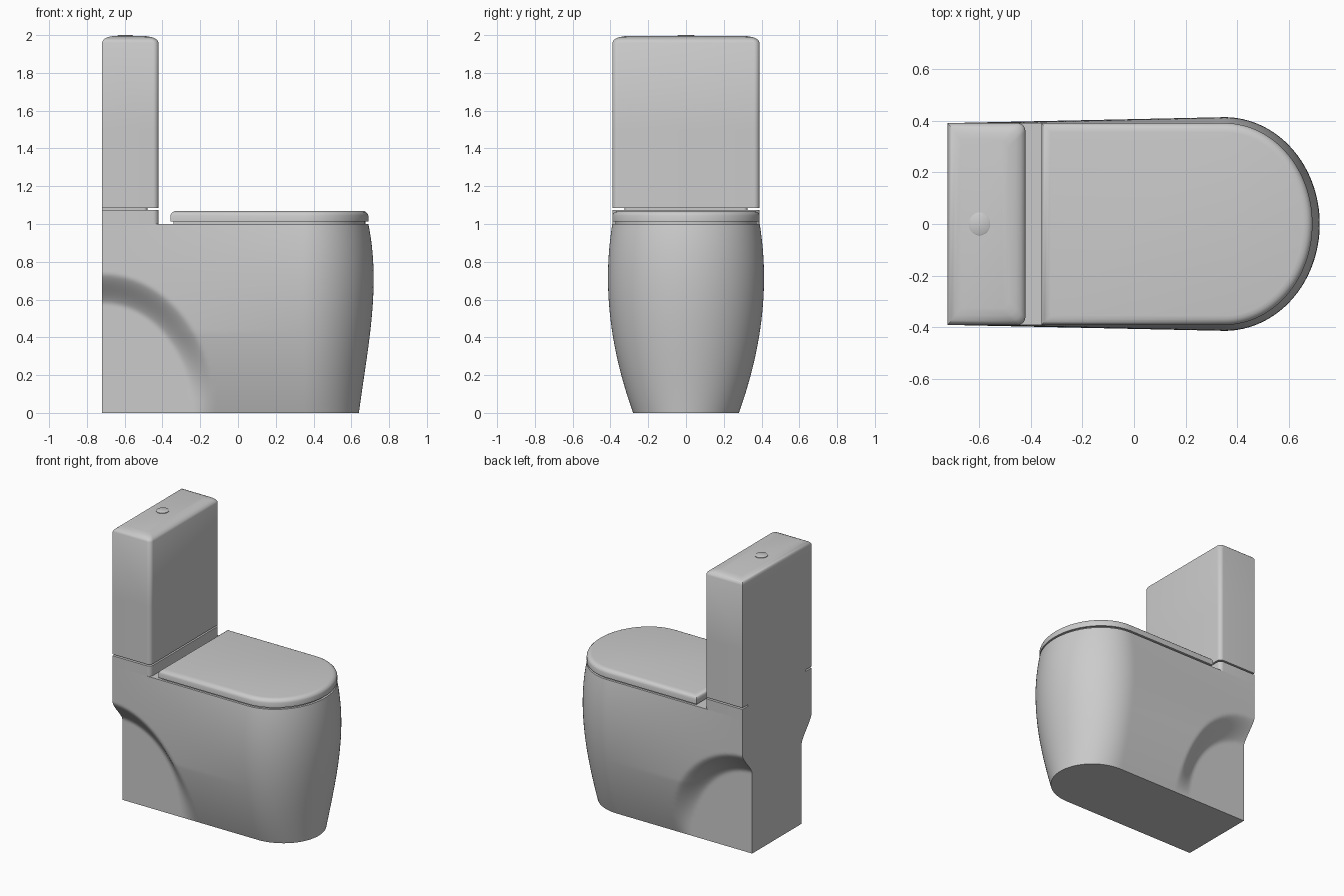
import bpy, bmesh
from math import sin, cos, pi, radians, hypot

if "Cube" in bpy.data.objects:
    bpy.data.objects.remove(bpy.data.objects["Cube"])


def loft(name, rings, angle=40):
    """Skin a stack of closed rings, cap both ends, smooth by angle."""
    bm = bmesh.new()
    loops = [[bm.verts.new(p) for p in ring] for ring in rings]
    n = len(loops[0])
    for a, b in zip(loops, loops[1:]):
        for i in range(n):
            j = (i + 1) % n
            bm.faces.new((a[i], a[j], b[j], b[i]))
    bm.faces.new(loops[0][::-1])
    bm.faces.new(loops[-1])
    bmesh.ops.recalc_face_normals(bm, faces=bm.faces)
    me = bpy.data.meshes.new(name)
    bm.to_mesh(me)
    bm.free()
    ob = bpy.data.objects.new(name, me)
    bpy.context.collection.objects.link(ob)
    bpy.ops.object.select_all(action='DESELECT')
    ob.select_set(True)
    bpy.context.view_layer.objects.active = ob
    bpy.ops.object.shade_smooth_by_angle(angle=radians(angle))
    return ob


def mirrored(half, z):
    """Close a half outline (y >= 0, back to front) across the x axis."""
    other = [(x, -y) for x, y in half if y > 1e-6]
    return [(x, y, z) for x, y in half + other[::-1]]


def cubic(points, z):
    """Smooth curve through a few (z, value) points."""
    total = 0
    for i, (zi, v) in enumerate(points):
        for j, (zj, _) in enumerate(points):
            if i != j:
                v *= (z - zj) / (zi - zj)
        total += v
    return total


def d_half(xb, xc, xf, w, sides=1, arc=32):
    """Half of a D: straight side, then elliptical nose."""
    pts = [(xb + (xc - xb) * i / sides, w) for i in range(sides)]
    for i in range(arc + 1):
        a = pi / 2 * i / arc
        pts.append((xc + (xf - xc) * sin(a), 0 if i == arc else w * cos(a)))
    return pts


def box_half(xb, xf, w, r):
    """Half of a rectangle with rounded front corners."""
    arc = [(xf - r + r * sin(pi / 2 * i / 8), w - r + r * cos(pi / 2 * i / 8))
           for i in range(9)]
    return [(xb, w)] + arc


# Pedestal bowl, with scooped recesses at the rear of both sides
WIDTH = [(0, 0.28), (0.35, 0.377), (0.72, 0.413), (1, 0.39)]
NOSE = [(0, 0.64), (0.35, 0.69), (0.72, 0.718), (1, 0.69)]
BACK, CENTRE = -0.72, 0.35


def body_ring(z):
    w = cubic(WIDTH, z)
    wb = min(w, 0.39)
    half = []
    for x, y in d_half(BACK, CENTRE, cubic(NOSE, z), w, sides=72):
        if x < CENTRE:
            y = wb + (w - wb) * (x - BACK) / (CENTRE - BACK)
            r = hypot((x - BACK) / 0.60, z / 0.735)
            t = max(0, min(1, (1 - r) / 0.21))
            t = 0.6 * t + 0.4 * t * t * (3 - 2 * t)
            y += (0.28 - y) * t
        half.append((x, y))
    return mirrored(half, z)


loft("pedestal_bowl", [body_ring(i / 72) for i in range(73)], 45)

# Rear deck carrying the cistern
loft("rear_deck", [mirrored(box_half(BACK, -0.42, 0.39, 0.03), z)
                   for z in (0.99, 1.073)])
loft("cistern_neck", [mirrored(box_half(BACK, -0.48, 0.325, 0.02), z)
                      for z in (1.06, 1.10)])

# Cistern with softly crowned top
TANK = [(1.084, 0), (1.5, 0), (1.96, 0), (1.972, 0.006), (1.982, 0.018),
        (1.989, 0.036), (1.994, 0.065)]
loft("cistern", [mirrored(box_half(BACK + d * 0.8, -0.42 - d, 0.39 - d, 0.03), z)
                 for z, d in TANK])


# Seat and lid
def d_slab(name, profile):
    loft(name, [mirrored(d_half(-0.358 + d, 0.35, 0.69 - d, 0.39 - d), z)
                for z, d in profile])


d_slab("seat", [(0.995, 0.016), (1.02, 0.016)])
d_slab("lid", [(1.013, 0.0), (1.045, 0.0), (1.055, 0.004), (1.063, 0.012),
               (1.068, 0.022), (1.07, 0.036)])

# Flush button
loft("flush_button", [[(-0.597 + r * cos(2 * pi * i / 32), r * 1.08 * sin(2 * pi * i / 32), z)
                       for i in range(32)]
                      for z, r in ((1.985, 0.041), (1.998, 0.041), (2.0, 0.038))])
